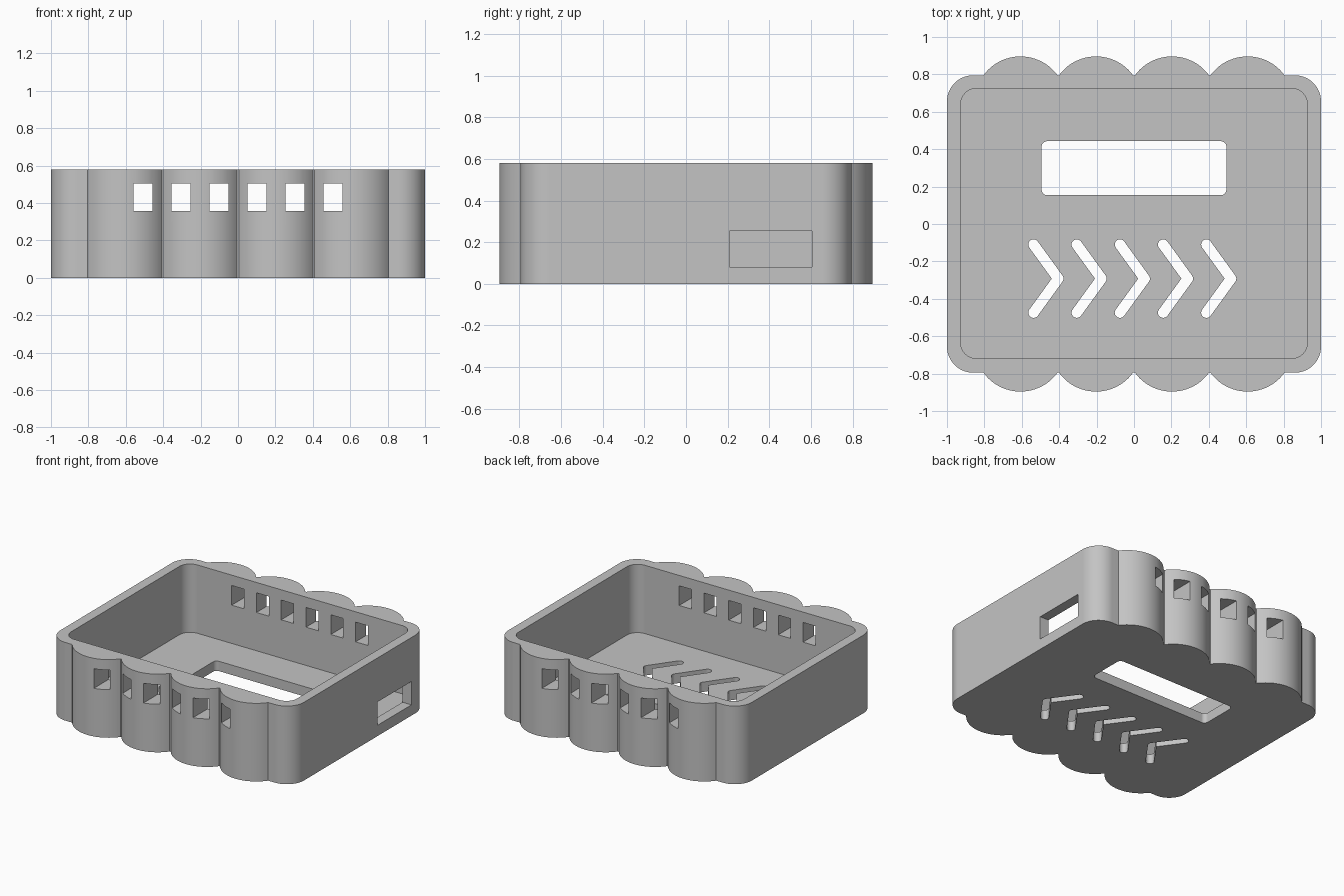
import bpy, bmesh
from math import sin, cos, atan2, asin, radians, degrees
from mathutils import Vector

cube = bpy.data.objects.get("Cube")
if cube:
    bpy.data.objects.remove(cube, do_unlink=True)

HEIGHT, WALL = 0.58, 0.073
HALF_X, HALF_Y = 1.0, 0.795


def arc(cx, cy, r, start, end, steps):
    angles = [radians(start + (end - start) * i / steps) for i in range(steps + 1)]
    return [(cx + r * cos(a), cy + r * sin(a)) for a in angles]


def rounded_rect(x0, x1, y0, y1, r, steps=10):
    corners = [(x1 - r, y1 - r), (x0 + r, y1 - r), (x0 + r, y0 + r), (x1 - r, y0 + r)]
    return [p for i, (cx, cy) in enumerate(corners)
            for p in arc(cx, cy, r, 90 * i, 90 * i + 90, steps)]


def rect(x0, x1, y0, y1):
    return [(x1, y1), (x0, y1), (x0, y0), (x1, y0)]


def add_prism(bm, outline, z0, z1):
    bottom = [bm.verts.new((x, y, z0)) for x, y in outline]
    top = [bm.verts.new((x, y, z1)) for x, y in outline]
    bm.faces.new(bottom[::-1])
    bm.faces.new(top)
    n = len(outline)
    for i in range(n):
        j = (i + 1) % n
        bm.faces.new((bottom[i], bottom[j], top[j], top[i]))


def make_object(name, prisms):
    bm = bmesh.new()
    for prism in prisms:
        add_prism(bm, *prism)
    mesh = bpy.data.meshes.new(name)
    bm.to_mesh(mesh)
    bm.free()
    obj = bpy.data.objects.new(name, mesh)
    bpy.context.collection.objects.link(obj)
    return obj


def tray_outline():
    # Rounded back edge with four bulges, then the same turned half round
    corner, bulge, rise = 0.14, 0.198, 0.101
    radius = (bulge ** 2 + rise ** 2) / (2 * rise)
    sweep = degrees(asin(bulge / radius))
    cy = HALF_Y - corner
    half = arc(HALF_X - corner, cy, corner, 0, 90, 16)
    for cx in (0.607, 0.203, -0.203, -0.607):
        half += arc(cx, HALF_Y + rise - radius, radius, 90 - sweep, 90 + sweep, 24)
    half += arc(corner - HALF_X, cy, corner, 90, 180, 16)
    return half + [(-x, -y) for x, y in half]


def chevron(tip_x, tip_y, dx=0.132, dy=0.182, r=0.028):
    # Right-pointing arrow stroke with round ends
    phi = atan2(dx, dy)
    a = degrees(phi)
    return (arc(tip_x - dx, tip_y + dy, r, a, a + 180, 10)
            + [(tip_x - r / cos(phi), tip_y)]
            + arc(tip_x - dx, tip_y - dy, r, 180 - a, 360 - a, 10)
            + arc(tip_x, tip_y, r, -a, a, 6))


# Solid tray with scalloped front and back
tray = make_object("scalloped_tray", [(tray_outline(), 0, HEIGHT)])

# Open inside
cavity = make_object("cavity_cutter", [
    (rounded_rect(WALL - HALF_X, HALF_X - WALL, WALL - HALF_Y + 0.003,
                  HALF_Y - WALL - 0.003 + 0.006, 0.085), WALL, 1)])

# Wall windows, side port, floor slot and floor arrows
openings = []
for i in range(6):
    x = (i - 2.5) * 0.2035
    openings.append((rect(x - 0.051, x + 0.051, -1, 1), 0.357, 0.503))
openings.append((rect(0.85, 1.1, 0.21, 0.605), 0.08, 0.253))
openings.append((rounded_rect(-0.494, 0.494, 0.154, 0.443, 0.03, 6), -0.1, 0.2))
for i in range(5):
    openings.append((chevron(-0.405 + 0.231 * i, -0.292), -0.1, 0.2))
opening_cutter = make_object("opening_cutter", openings)

bpy.ops.object.select_all(action="DESELECT")
tray.select_set(True)
bpy.context.view_layer.objects.active = tray
for cutter in (cavity, opening_cutter):
    cutter.hide_render = True
    mod = tray.modifiers.new("cut", "BOOLEAN")
    mod.operation = "DIFFERENCE"
    mod.solver = "EXACT"
    mod.object = cutter
    bpy.ops.object.modifier_apply(modifier=mod.name)
    bpy.data.objects.remove(cutter, do_unlink=True)

# Plain grey plastic
grey = bpy.data.materials.new("plain_grey")
grey.use_nodes = True
colour = (0.55, 0.55, 0.55, 1)
grey.diffuse_color = colour
grey.node_tree.nodes["Principled BSDF"].inputs["Base Color"].default_value = colour
tray.data.materials.clear()
tray.data.materials.append(grey)

bpy.ops.object.shade_smooth_by_angle(angle=radians(30))
weighted = tray.modifiers.new("even_shading", "WEIGHTED_NORMAL")
weighted.keep_sharp = True
